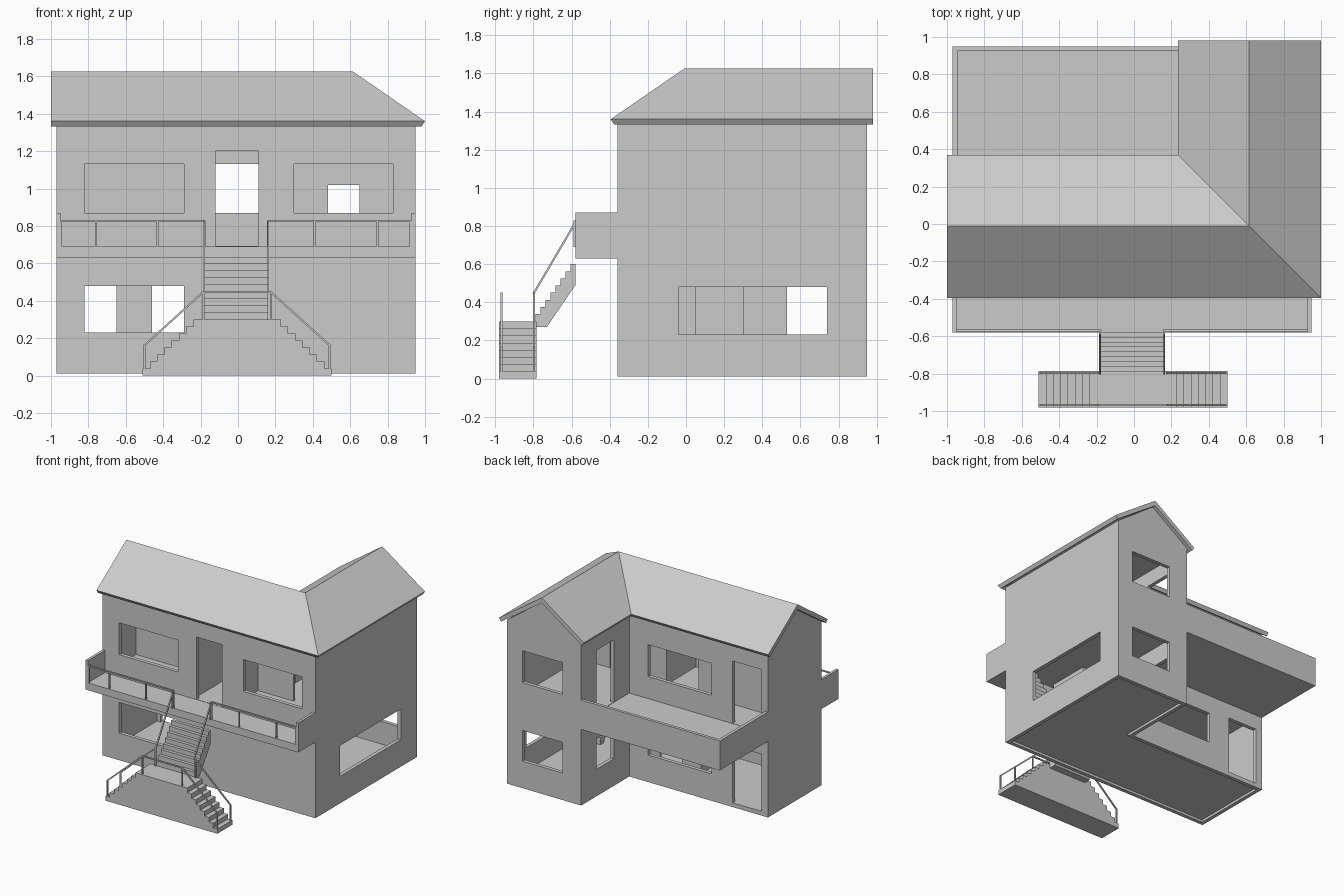
import bpy, bmesh
from mathutils import Vector

if "Cube" in bpy.data.objects:
    bpy.data.objects.remove(bpy.data.objects["Cube"])


def finish(name, bm):
    bmesh.ops.recalc_face_normals(bm, faces=bm.faces)
    me = bpy.data.meshes.new(name)
    bm.to_mesh(me)
    bm.free()
    ob = bpy.data.objects.new(name, me)
    bpy.context.collection.objects.link(ob)
    return ob


def add_box(bm, x0, x1, y0, y1, z0, z1):
    vs = bmesh.ops.create_cube(bm, size=1)['verts']
    for v in vs:
        v.co = Vector((x0 + (v.co.x + .5) * (x1 - x0),
                       y0 + (v.co.y + .5) * (y1 - y0),
                       z0 + (v.co.z + .5) * (z1 - z0)))


def boxes(name, items):
    bm = bmesh.new()
    for b in items:
        add_box(bm, *b)
    return finish(name, bm)


def add_prism(bm, pts, axis, a, b):
    """Extrude a 2D profile along axis from a to b."""
    def place(p, t):
        c = list(p)
        c.insert('xyz'.index(axis), t)
        return c
    f = bm.faces.new([bm.verts.new(place(p, a)) for p in pts])
    ext = bmesh.ops.extrude_face_region(bm, geom=[f])['geom']
    for v in ext:
        if isinstance(v, bmesh.types.BMVert):
            v.co['xyz'.index(axis)] = b


def prism(name, *args):
    bm = bmesh.new()
    add_prism(bm, *args)
    return finish(name, bm)


def add_bar(bm, p, q, r=.005):
    """Square bar between two points."""
    p, q = Vector(p), Vector(q)
    rot = (q - p).to_track_quat('Z', 'Y')
    vs = bmesh.ops.create_cube(bm, size=1)['verts']
    for v in vs:
        c = Vector((v.co.x * 2 * r, v.co.y * 2 * r, v.co.z * (q - p).length))
        v.co = rot @ c + (p + q) / 2


def bars(name, items):
    bm = bmesh.new()
    for p, q in items:
        add_bar(bm, p, q)
    return finish(name, bm)


def cut(ob, cutter):
    m = ob.modifiers.new('cut', 'BOOLEAN')
    m.operation, m.solver, m.object = 'DIFFERENCE', 'EXACT', cutter
    bpy.context.view_layer.objects.active = ob
    bpy.ops.object.modifier_apply(modifier=m.name)
    bpy.data.objects.remove(cutter)


def stairs_profile(u0, z0, du, dz, n):
    """Stepped outline climbing from (u0, z0)."""
    pts = []
    for i in range(n):
        pts += [(u0 + i * du, z0 + i * dz), (u0 + i * du, z0 + (i + 1) * dz)]
    return pts + [(u0 + n * du, z0 + n * dz)]


# L-shaped house shell with two hollow storeys
XL, XR, YF, YM, YB, XW, T = -.97, .95, -.36, .33, .95, .28, .03


def plan(t):
    return [(XL + t, YF + t), (XR - t, YF + t), (XR - t, YB - t),
            (XW + t, YB - t), (XW + t, YM - t), (XL + t, YM - t)]


house = prism('house_walls', plan(0), 'z', .01, 1.345)
bm = bmesh.new()
for z0, z1 in ((-.05, .03), (.045, .63), (.69, 1.32)):
    add_prism(bm, plan(T), 'z', z0, z1)
cut(house, finish('rooms', bm))

# Window and door openings
LOW, UP, LDOOR, UDOOR = (.23, .48), (.87, 1.13), (.045, .51), (.692, 1.2)
front, back, wing = (-.41, -.31), (.28, .38), (.9, 1)
cut(house, boxes('openings', [
    (-.82, -.29, *front, *LOW), (-.82, -.29, *front, *UP),
    (.30, .83, *front, *UP), (-.12, .11, *front, *UDOOR),
    (-.46, .11, *back, *LOW), (-.46, .11, *back, *UP),
    (-.91, -.65, *back, *LDOOR), (-.91, -.65, *back, *UDOOR),
    (.45, .81, *wing, *LOW), (.45, .81, *wing, *UP),
    (.23, .33, .53, .75, *LOW), (.23, .33, .53, .75, *UDOOR),
    (.9, 1, -.04, .74, *LOW)]))

# Gable walls under the roof ends
for name, axis, c, a, b in (('side_gable', 'x', -.015, XL, XL + T),
                            ('back_gable', 'y', .615, YB - T, YB)):
    prism(name, [(c - .345, 1.345), (c + .335, 1.345), (c, 1.585)], axis, a, b)

# Roof: one gable section swept round the mitred corner
section = [(-.385, 1.36), (0, 1.625), (.38, 1.36), (.362, 1.333),
           (0, 1.583), (-.367, 1.333)]
bm = bmesh.new()
rings = [[bm.verts.new(f(d, z)) for d, z in section] for f in (
    lambda d, z: (-1, d - .01, z),
    lambda d, z: (.615 - d, d - .01, z),
    lambda d, z: (.615 - d, .98, z))]
for r, s in zip(rings, rings[1:]):
    for i in range(6):
        j = (i + 1) % 6
        bm.faces.new((r[i], r[j], s[j], s[i]))
bm.faces.new(rings[0])
bm.faces.new(rings[-1])
finish('roof', bm)

# Front balcony slab and end parapets
boxes('front_balcony', [(XL, XR, -.58, YF, .63, .69)])
boxes('front_balcony_ends', [(XL, XL + .022, -.58, YF, .69, .87),
                             (XR - .022, XR, -.58, YF, .69, .87)])

# Back terrace slab and parapet
boxes('back_terrace', [(XL, XW, YM, YB, .63, .69)])
boxes('terrace_parapet', [(XL, XL + .025, YM, YB, .69, .87),
                          (XL + .025, XW, YB - .025, YB, .69, .87)])

# Balcony railing
y = -.57
items = []
for xs in ((-.945, -.76, -.43, -.18), (.16, .41, .745, .922)):
    items.append(((xs[0], y, .827), (xs[-1], y, .827)))
    items += [((x, y, .69), (x, y, .827)) for x in xs]
bars('balcony_railing', items)

# Lower double stair with central landing
up = stairs_profile(-.51, 0, .31 / 8, .30 / 8, 8)
down = [(-.01 - x, z) for x, z in reversed(up)]
prism('lower_stairs', up + down, 'y', -.98, -.785)

# Upper flight to the balcony
flight = stairs_profile(-.79, .30, .21 / 8, .30 / 8, 8)
prism('upper_stairs', flight + [(-.58, .49), (-.73, .27), (-.79, .27)],
      'x', -.18, .16)

# Stair handrails
items = []
for y in (-.968, -.797):
    for s in (-1, 1):
        top, low = -.005 + s * .18, -.005 + s * .495
        items += [((top, y, .30), (top, y, .45)),
                  ((low, y, .03), (low, y, .165)),
                  ((top, y, .447), (low, y, .162))]
items.append(((-.185, -.968, .447), (.175, -.968, .447)))
for x in (-.182, .162):
    items += [((x, -.80, .445), (x, -.585, .81)),
              ((x, -.585, .69), (x, -.585, .83))]
bars('stair_handrails', items)

# Interior partitions, ground and upper floor
G, U = (.045, .63), (.69, 1.32)
boxes('ground_partitions', [
    (.52, .54, -.29, .03, *G), (.2, .54, .03, .05, *G),
    (-.16, 0, .03, .05, *G), (-.17, -.15, -.33, .05, *G)])
boxes('upper_partitions', [
    (XL + T, -.15, .03, .05, *U), (-.17, -.15, YF + T, .03, *U),
    (.14, .16, YF + T, .03, *U), (.14, .48, .03, .05, *U),
    (.65, XR - T, .03, .05, *U), (.48, .65, .03, .05, 1.02, U[1])])

# Interior staircase
inner = [(-y, z) for y, z in stairs_profile(-.06, .045, .034, .0585, 10)]
prism('interior_stairs', inner + [(-.28, .50), (.02, .045)], 'x', .73, .92)
